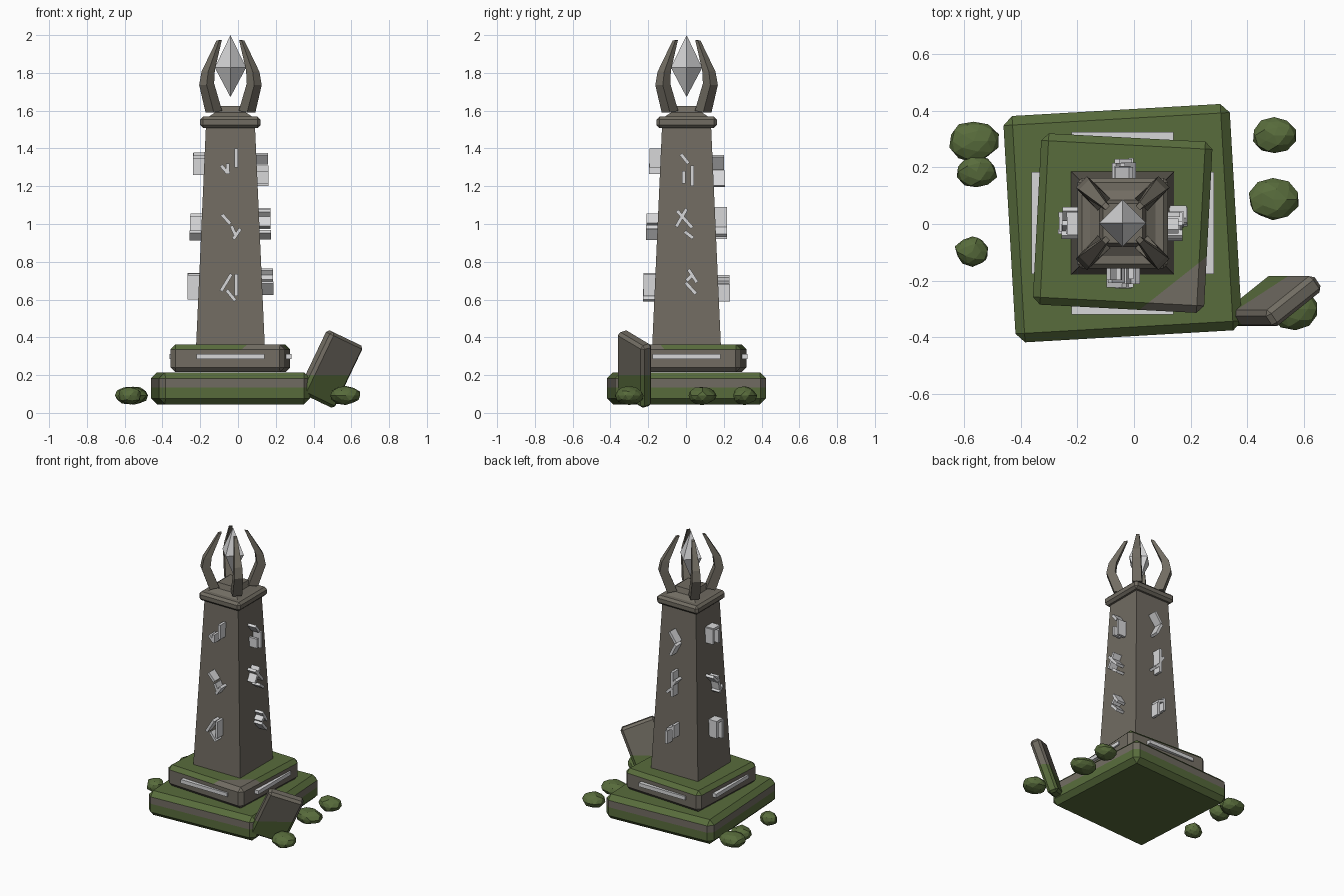
import bpy, bmesh, math, random
from mathutils import Matrix, Vector

if "Cube" in bpy.data.objects:
    bpy.data.objects.remove(bpy.data.objects["Cube"])

random.seed(4)
CX, CY = -0.04, 0.003   # tower axis


def material(name, rgb):
    m = bpy.data.materials.new(name)
    m.diffuse_color = (*rgb, 1)
    m.use_nodes = True
    m.node_tree.nodes["Principled BSDF"].inputs["Base Color"].default_value = m.diffuse_color
    return m


STONE = material("weathered_stone", (0.165, 0.15, 0.122))
MOSS = material("moss_green", (0.098, 0.15, 0.045))
GLOW = material("pale_crystal", (0.68, 0.68, 0.69))


def finish(bm, name, mats, matrix=None, rule=None):
    """Turn a bmesh into an object; rule(face) returns the material index."""
    if matrix:
        bm.transform(matrix)
    bmesh.ops.recalc_face_normals(bm, faces=bm.faces)
    bm.normal_update()
    if rule:
        for f in bm.faces:
            f.material_index = int(rule(f))
    me = bpy.data.meshes.new(name)
    bm.to_mesh(me)
    bm.free()
    for m in mats:
        me.materials.append(m)
    ob = bpy.data.objects.new(name, me)
    bpy.context.collection.objects.link(ob)
    return ob


def box(size, bevel=0):
    bm = bmesh.new()
    bmesh.ops.create_cube(bm, size=1, matrix=Matrix.Diagonal((*size, 1)))
    if bevel:
        bmesh.ops.bevel(bm, geom=bm.edges[:], offset=bevel, segments=1,
                        affect='EDGES', profile=0.5)
    return bm


def cut(bm, co, no):
    bmesh.ops.bisect_plane(bm, geom=bm.verts[:] + bm.edges[:] + bm.faces[:],
                           plane_co=co, plane_no=no)


def loft(bm, rings):
    """Skin a list of equal-length vertex rings, with end caps."""
    vs = [[bm.verts.new(p) for p in r] for r in rings]
    n = len(vs[0])
    for a, b in zip(vs, vs[1:]):
        for i in range(n):
            j = (i + 1) % n
            bm.faces.new((a[i], a[j], b[j], b[i]))
    bm.faces.new(vs[0][::-1])
    bm.faces.new(vs[-1])


def square(h, z):
    return [(CX + a * h, CY + b * h, z) for a, b in ((-1, -1), (1, -1), (1, 1), (-1, 1))]


def at(x, y, z, deg=0):
    return Matrix.Translation((x, y, z)) @ Matrix.Rotation(math.radians(deg), 4, 'Z')


# Lower plinth: moss on top and along the foot
bm = box((0.80, 0.80, 0.17), 0.032)
cut(bm, (0, 0, 0.005), (0, 0, 1))
finish(bm, "lower_plinth", [STONE, MOSS], at(CX, CY, 0.13, 3.3),
       lambda f: f.normal.z > 0.3 or f.calc_center_median().z < 0.134)

# Upper plinth: mossy top with one bare corner
bm = box((0.605, 0.605, 0.147), 0.026)
corner_n = Vector((0.66, -0.75, 0))
corner_p = Vector((0.22, -0.175, 0))
cut(bm, corner_p, corner_n)
finish(bm, "upper_plinth", [STONE, MOSS], at(CX, CY, 0.289, -3),
       lambda f: f.normal.z > 0.3 and
       (f.calc_center_median() - Vector((CX, CY, 0)) - corner_p).dot(corner_n) < 0.0)

# Inlaid light strips on the four plinth sides
for k, side in enumerate(("front", "right", "back", "left")):
    finish(box((0.36, 0.03, 0.026)), side + "_light_strip", [GLOW],
           at(CX, CY, 0, 90 * k) @ Matrix.Translation((0, -0.307, 0.298)))

# Tapered shaft, collar and crown base
bm = bmesh.new()
loft(bm, [square(0.182, 0.35), square(0.130, 1.515)])
finish(bm, "shaft", [STONE])
finish(box((0.32, 0.32, 0.06), 0.016), "collar", [STONE], at(CX, CY, 1.538))
bm = bmesh.new()
loft(bm, [square(0.128, 1.56), square(0.082, 1.59), square(0.070, 1.625)])
finish(bm, "crown_base", [STONE])

# Four curved prongs on the diagonals: (axis offset, z, half thickness)
PRONG = [(0.088, 1.595, 0.031), (0.126, 1.74, 0.028),
         (0.118, 1.81, 0.025), (0.060, 1.972, 0.010)]
for k in range(4):
    bm = bmesh.new()
    rings = []
    for off, z, h in PRONG:
        r = off * math.sqrt(2)
        rings.append([(r + a * h, b * h, z - a * h * 0.15)
                      for a, b in ((-1, -1), (1, -1), (1, 1), (-1, 1))])
    loft(bm, rings)
    finish(bm, f"crown_prong_{k + 1}", [STONE], at(CX, CY, 0, 45 + 90 * k))

# Floating crystal
bm = bmesh.new()
tip, base = bm.verts.new((0, 0, 2.0)), bm.verts.new((0, 0, 1.672))
ring = [bm.verts.new((0.083 * math.cos(a), 0.083 * math.sin(a), 1.828))
        for a in (0, math.pi / 2, math.pi, 1.5 * math.pi)]
for i in range(4):
    bm.faces.new((ring[i], ring[(i + 1) % 4], tip))
    bm.faces.new((ring[(i + 1) % 4], ring[i], base))
finish(bm, "crystal", [GLOW], at(CX, CY, 0))

# Raised rune marks: bars from (u, z) to (u, z) on each shaft side
MARKS = {
    "front": [(.03, 1.40, .03, 1.30), (-.05, 1.31, -.015, 1.27), (-.015, 1.32, -.012, 1.265),
              (-.045, 1.05, 0, 1.0), (.015, .92, .053, .975), (.005, .99, .025, .945),
              (.03, .735, .03, .62), (-.05, .645, .005, .735), (-.02, .65, .025, .595)],
    "right": [(-.03, 1.37, .01, 1.32), (-.015, 1.28, -.015, 1.215), (.03, 1.31, .03, 1.20),
              (-.055, .985, 0, 1.08), (-.05, 1.07, .03, .98), (-.01, .96, .035, .925),
              (.01, .76, .055, .69), (-.005, .69, .05, .63), (0, .70, .03, .73)],
    "back": [(-.03, 1.36, .02, 1.29), (.02, 1.28, -.02, 1.20),
             (0, 1.09, 0, .92), (0, 1.0, .03, 1.04), (-.04, .94, 0, .98),
             (-.03, .68, -.03, .59), (.02, .73, .02, .64), (-.03, .69, .02, .71)],
    "left": [(-.03, 1.375, -.03, 1.27), (-.03, 1.37, .04, 1.37), (.03, 1.35, .03, 1.26),
             (-.05, 1.05, 0, 1.0), (0, 1.04, .02, .94), (.01, .92, .05, .96),
             (-.03, .74, -.03, .62), (.03, .73, .03, .60), (-.03, .73, .03, .73)],
}
for k, (side, bars) in enumerate(MARKS.items()):
    bm = bmesh.new()
    for u1, z1, u2, z2 in bars:
        u, z = (u1 + u2) / 2, (z1 + z2) / 2
        surface = 0.182 - (z - 0.35) * 0.0446
        length = math.hypot(u2 - u1, z2 - z1)
        bmesh.ops.create_cube(
            bm, size=1,
            matrix=Matrix.Translation((u, -surface - 0.02, z))
            @ Matrix.Rotation(-math.atan2(z2 - z1, u2 - u1), 4, 'Y')
            @ Matrix.Diagonal((length, 0.08, 0.018, 1)))
    finish(bm, side + "_rune_marks", [GLOW], at(CX, CY, 0, 90 * k))

# Fallen slab leaning on the front right corner, mossy at the foot
h = Vector((0.43, 0, 0.90)).normalized()
w = Vector((0.2, 0.16, -0.0956)).normalized()
t = w.cross(h)
rot = Matrix((w, t, h)).transposed().to_4x4()
m = Matrix.Translation((0.49, -0.272, 0.232)) @ rot
bm = box((0.235, 0.07, 0.365), 0.016)
bm.transform(m)
cut(bm, (0, 0, 0.20), (0, 0, 1))
finish(bm, "fallen_slab", [STONE, MOSS], None,
       lambda f: f.calc_center_median().z < 0.20)

# Mossy rubble around the plinth: x, y, half sizes
ROCKS = [(-0.566, 0.293, 0.092, 0.076), (-0.555, 0.185, 0.074, 0.062),
         (-0.570, -0.097, 0.063, 0.055), (0.495, 0.312, 0.078, 0.066),
         (0.490, 0.087, 0.093, 0.077), (0.570, -0.300, 0.088, 0.078)]
for i, (x, y, rx, ry) in enumerate(ROCKS):
    bm = bmesh.new()
    bmesh.ops.create_icosphere(bm, subdivisions=2, radius=1)
    for v in bm.verts:
        v.co *= random.uniform(0.88, 1.04)
    bare = i == 4   # one rock has a bare stone top
    finish(bm, f"rubble_{i + 1}", [STONE, MOSS],
           at(x, y, 0.092) @ Matrix.Diagonal((rx, ry, 0.05, 1)),
           lambda f: not (bare and f.calc_center_median().z > 0.092 + 0.044))
